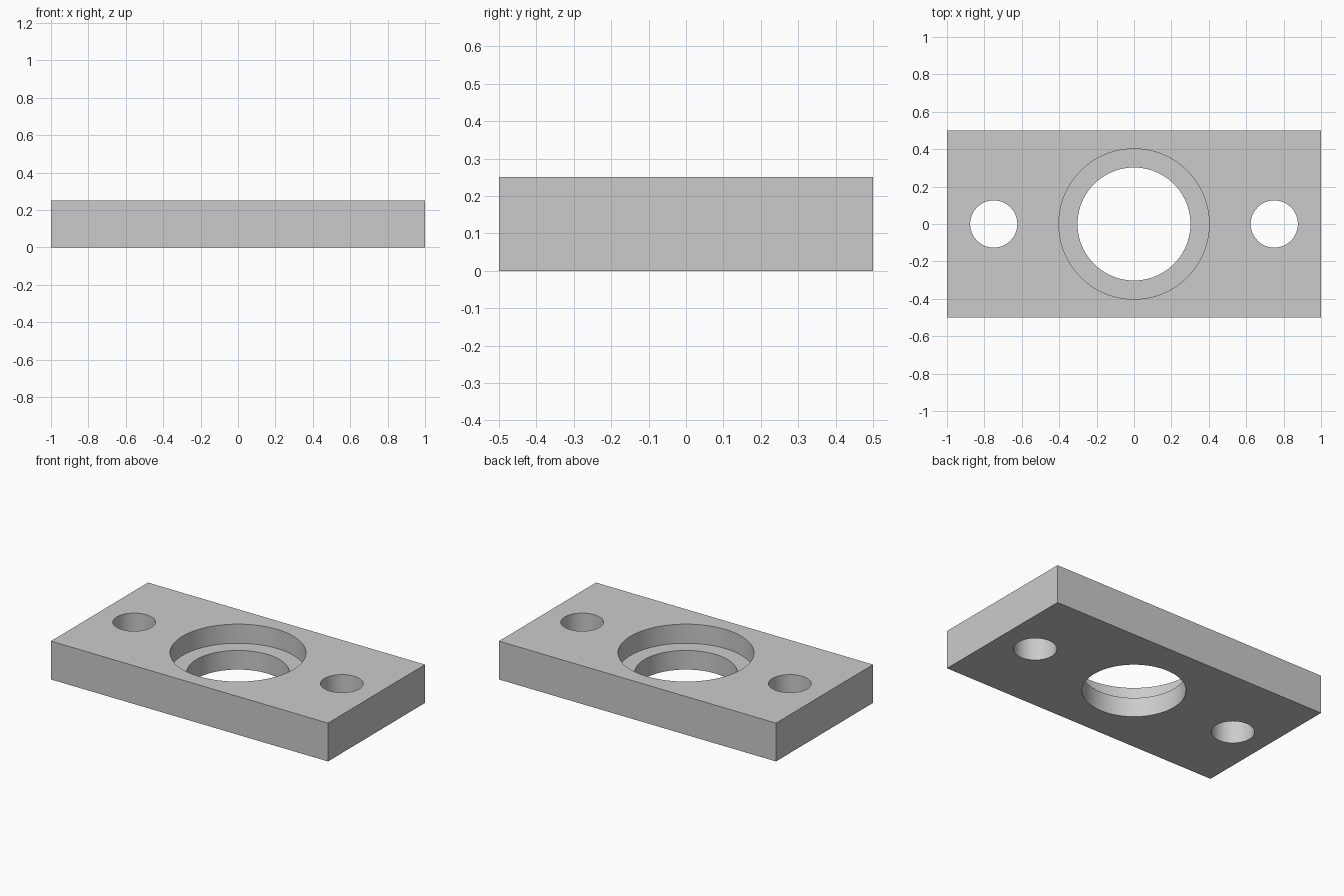
import bpy

SEGMENTS = 96
LENGTH, WIDTH, HEIGHT = 2.0, 1.0, 0.25
LEDGE_Z = HEIGHT / 2

if "Cube" in bpy.data.objects:
    bpy.data.objects.remove(bpy.data.objects["Cube"], do_unlink=True)

# Plain grey metal
grey = bpy.data.materials.new("grey_metal")
grey.use_nodes = True
colour = (0.6, 0.6, 0.6, 1)
grey.diffuse_color = colour
grey.node_tree.nodes["Principled BSDF"].inputs["Base Color"].default_value = colour

# Rectangular plate
bpy.ops.mesh.primitive_cube_add(size=1, location=(0, 0, HEIGHT / 2))
plate = bpy.context.object
plate.name = "mounting_plate"
plate.scale = (LENGTH, WIDTH, HEIGHT)
bpy.ops.object.transform_apply(location=True, rotation=False, scale=True)
plate.data.materials.append(grey)


def drill(name, x, radius, bottom):
    """Cut a vertical round hole from the top down to the given height."""
    top = HEIGHT + 0.1
    bpy.ops.mesh.primitive_cylinder_add(
        vertices=SEGMENTS, radius=radius, depth=top - bottom,
        location=(x, 0, (top + bottom) / 2))
    cutter = bpy.context.object
    cutter.name = name + "_cutter"
    cutter.hide_render = True
    cutter.data.materials.append(grey)
    cut = plate.modifiers.new(name, "BOOLEAN")
    cut.operation = "DIFFERENCE"
    cut.solver = "EXACT"
    cut.object = cutter
    bpy.ops.object.select_all(action="DESELECT")
    plate.select_set(True)
    bpy.context.view_layer.objects.active = plate
    bpy.ops.object.modifier_apply(modifier=cut.name)
    bpy.data.objects.remove(cutter, do_unlink=True)


# Stepped centre bore
drill("counterbore", 0, 0.402, LEDGE_Z)
drill("centre_bore", 0, 0.302, -0.1)

# Bolt holes at both ends
for side, x in (("left", 0.75), ("right", -0.75)):
    drill(side + "_bolt_hole", x, 0.126, -0.1)

# Smooth bores with crisp rims
bpy.ops.object.shade_smooth_by_angle(angle=0.5)
